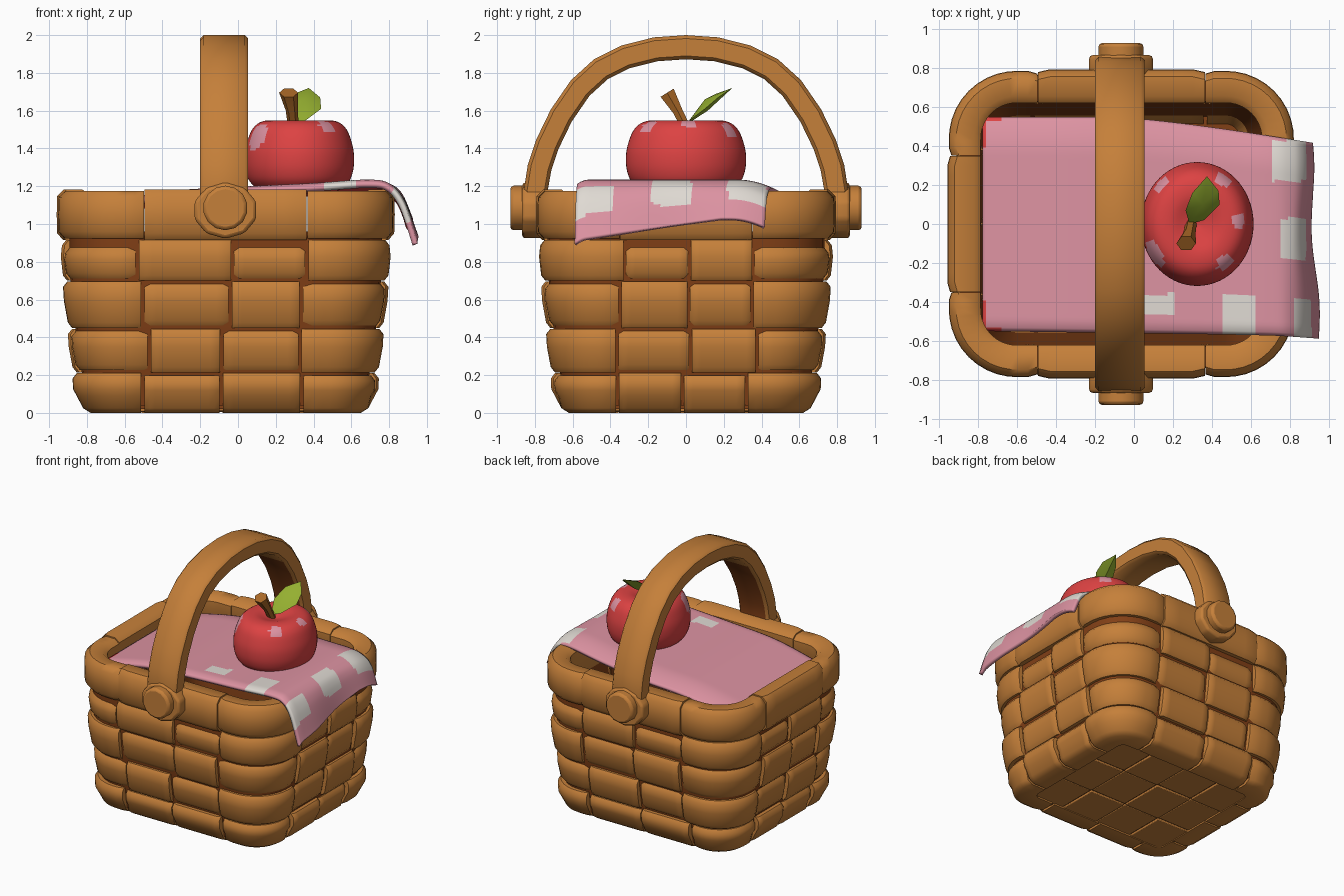
import bpy, bmesh, math, random
from mathutils import Vector, Matrix

if "Cube" in bpy.data.objects:
    bpy.data.objects.remove(bpy.data.objects["Cube"])

random.seed(4)
CX = -0.065  # basket centre line


def mat(name, col):
    m = bpy.data.materials.new(name)
    m.diffuse_color = (*col, 1)
    m.use_nodes = True
    m.node_tree.nodes["Principled BSDF"].inputs["Base Color"].default_value = m.diffuse_color
    return m


WOOD = mat("honey wood", (0.56, 0.215, 0.042))
DARK = mat("dark brown", (0.22, 0.05, 0.008))
PINK = mat("cloth pink", (0.72, 0.29, 0.36))
WHITE = mat("check white", (0.74, 0.70, 0.65))
RED = mat("apple red", (0.72, 0.055, 0.055))
GREEN = mat("leaf green", (0.30, 0.43, 0.03))
STEM = mat("stem brown", (0.40, 0.14, 0.02))


def finish(name, bm, mats, angle=40, bevel=0, recalc=True):
    if recalc:
        bmesh.ops.recalc_face_normals(bm, faces=bm.faces[:])
    me = bpy.data.meshes.new(name)
    bm.to_mesh(me)
    bm.free()
    for m in mats:
        me.materials.append(m)
    ob = bpy.data.objects.new(name, me)
    bpy.context.collection.objects.link(ob)
    bpy.ops.object.select_all(action='DESELECT')
    ob.select_set(True)
    bpy.context.view_layer.objects.active = ob
    bpy.ops.object.shade_smooth_by_angle(angle=math.radians(angle))
    if bevel:
        b = ob.modifiers.new("bevel", 'BEVEL')
        b.width, b.segments = bevel, 2
    return ob


def loft(bm, rings, closed=False):
    """Skin equal-length rings of points; returns faces as (face, ring, side)."""
    vs = [[bm.verts.new(p) for p in r] for r in rings]
    n, out = len(rings[0]), []
    for i in range(len(vs) if closed else len(vs) - 1):
        a, b = vs[i], vs[(i + 1) % len(vs)]
        for j in range(n):
            out.append((bm.faces.new((a[j], a[(j + 1) % n], b[(j + 1) % n], b[j])), i, j))
    if not closed:
        bm.faces.new(vs[0])
        bm.faces.new(vs[-1])
    return out


def around(t, hx, hy, r, d, z):
    """Point on a rounded rectangle; t runs 0..4 from the middle of the front."""
    k, f = int(math.floor(t)) % 4, t - math.floor(t)
    a, b = (hx, hy) if k % 2 == 0 else (hy, hx)
    if f < 0.35:
        p = ((a - r) * f / 0.35, -(b + d))
    elif f > 0.65:
        p = (a + d, -(b - r) * (1 - f) / 0.35)
    else:
        w = (f - 0.35) / 0.3 * math.pi / 2
        p = (a - r + (r + d) * math.sin(w), -(b - r) - (r + d) * math.cos(w))
    for _ in range(k):
        p = (-p[1], p[0])
    return (p[0] + CX, p[1], z)


def strip(bm, t0, t1, shape, section, closed=False, n=14):
    rings = []
    for i in range(n if closed else n + 1):
        t = t0 + (t1 - t0) * i / n
        tuck = 0.014 if (not closed and i in (0, n)) else 0
        rings.append([around(t, *shape, d - (tuck if d > -0.1 else 0), z) for d, z in section])
    loft(bm, rings, closed)


def box(bm, lo, hi):
    c = [(l + h) / 2 for l, h in zip(lo, hi)]
    s = [h - l for l, h in zip(lo, hi)]
    bmesh.ops.create_cube(bm, size=1, matrix=Matrix.Translation(c) @ Matrix.Diagonal((*s, 1)))


BODY = (0.785, 0.69, 0.25)


def lean(z):
    return 0.078 * min(1, z / 0.75)


# dark inner shell and floor
bm = bmesh.new()
strip(bm, 0, 4, BODY, [(-0.05, 0.04), (lean(0.4) - 0.036, 0.4), (lean(0.9) - 0.036, 0.75),
                       (lean(0.9) - 0.036, 0.96), (-0.06, 0.96), (-0.14, 0.04)], True, 80)
box(bm, (CX - 0.66, -0.57, 0.02), (CX + 0.66, 0.57, 0.08))
finish("inner_shell", bm, [DARK])

# woven planks: four rows, alternately raised and sunk
bm = bmesh.new()
for row, (z0, z1) in enumerate([(0.0, 0.21), (0.215, 0.445), (0.45, 0.695), (0.70, 0.915)]):
    cuts = [k + f + random.uniform(-0.025, 0.025) for k in range(4) for f in (0, 0.28, 0.72)]
    cuts.append(cuts[0] + 4)
    for i in range(12):
        up = (i + row) % 2 == 0
        o = 0.004 if up else -0.014
        a, b = z0 + (0 if up or row == 0 else 0.012), z1 - (0 if up else (0.04 if row == 3 else 0.012))
        e = 0.003 if up else 0.009
        back = -0.2 if row == 0 else -0.06
        low = [(back, a), (-0.07, a), (-0.03, a + 0.025), (o, a + 0.09)] if row == 0 else \
              [(back, a), (lean(a) + o - 0.022, a), (lean(a) + o, a + 0.028)]
        mid = (a + b) / 2 + 0.02
        sec = low + [(lean(mid) + o + 0.006, mid), (lean(b) + o, b - 0.028),
                     (lean(b) + o - 0.022, b), (back, b)]
        if row == 0:
            sec[-1] = (-0.2, 0.05)
            sec.insert(-1, (-0.07, b))
        strip(bm, cuts[i] + e, cuts[i + 1] - e, BODY, sec)
finish("woven_planks", bm, [WOOD], 45)

# woven underside
bm = bmesh.new()
for i in range(4):
    for j in range(3):
        x, y, z = CX - 0.62 + 0.31 * i, -0.54 + 0.36 * j, 0.006 + 0.006 * ((i + j) % 2)
        box(bm, (x + 0.004, y + 0.004, z), (x + 0.306, y + 0.356, 0.05))
finish("underside_planks", bm, [WOOD], 40, 0.006)

# top rim in side and corner pieces
bm = bmesh.new()
for k in range(4):
    for t0, t1, o in ((k - 0.28, k + 0.28, 0.004), (k + 0.28, k + 0.72, -0.004)):
        z0, z1 = 0.92 - o, 1.178 + o
        sec = [(-0.14, z0), (o - 0.03, z0), (o, z0 + 0.035), (o + 0.003, 1.05), (o, z1 - 0.035),
               (o - 0.035, z1), (-0.13, z1), (-0.165, z1 - 0.03), (-0.165, z0 + 0.03)]
        strip(bm, t0 + 0.001, t1 - 0.001, (0.888, 0.788, 0.35), sec)
finish("top_rim", bm, [WOOD], 45)

# arched handle, dark on the inside of its legs
half = [(0.765, 1.0), (0.795, 1.18), (0.775, 1.3), (0.735, 1.42), (0.66, 1.575), (0.56, 1.72),
        (0.45, 1.82), (0.32, 1.885), (0.16, 1.925)]
path = [(-y, z) for y, z in half] + [(0, 1.936)] + half[::-1]
bm, rings = bmesh.new(), []
for i, (y, z) in enumerate(path):
    a, b = path[max(i - 1, 0)], path[min(i + 1, len(path) - 1)]
    t = Vector((b[0] - a[0], b[1] - a[1])).normalized()
    w, h, c = 0.127, 0.064, 0.018
    prof = [(-w + c, -h), (w - c, -h), (w, -h + c), (w, h - c), (w - c, h), (-w + c, h), (-w, h - c), (-w, -h + c)]
    rings.append([(CX - 0.008 + x, y - t.y * n, z + t.x * n) for x, n in prof])
for f, i, j in loft(bm, rings):
    if j == 0 and f.calc_center_median().z < 1.7:
        f.material_index = 1
finish("handle", bm, [WOOD, DARK], 45)

# handle mounts and round pegs on both sides
for s, side in ((-1, "front"), (1, "back")):
    for part, r, sz, y0, y1, zc, n in (("mount", 0.172, 0.87, 0.75, 0.868, 1.072, 10),
                                       ("peg", 0.118, 1, 0.8, 0.93, 1.085, 14)):
        bm = bmesh.new()
        m = Matrix.Translation((CX - 0.002, s * (y0 + y1) / 2, zc)) @ Matrix.Diagonal((1, 1, sz, 1)) \
            @ Matrix.Rotation(math.pi / 2, 4, 'X')
        bmesh.ops.create_cone(bm, cap_ends=True, segments=n, radius1=r, radius2=r, depth=y1 - y0, matrix=m)
        finish(f"{side}_handle_{part}", bm, [WOOD], 40, 0.018)

# checked cloth draped over the right rim
front = [(-0.78, 1.09), (-0.4, 1.17), (0, 1.197), (0.4, 1.217), (0.68, 1.235), (0.80, 1.215), (0.88, 1.12), (0.95, 0.915)]
rear = front[:5] + [(0.80, 1.215), (0.865, 1.16), (0.915, 1.03)]
checks = [(0.71, 0.885, 0.22, 0.43), (0.75, 0.885, -0.18, 0.03), (0.45, 0.63, -0.61, -0.37),
          (0.825, 0.912, -0.58, -0.39), (0.05, 0.2, -0.47, -0.36)]


def spline(pts, u):
    f = u * (len(pts) - 1)
    i = min(int(f), len(pts) - 2)
    f -= i
    p = [Vector(pts[max(0, min(len(pts) - 1, i + k))]) for k in (-1, 0, 1, 2)]
    return 0.5 * (2 * p[1] + (p[2] - p[0]) * f + (2 * p[0] - 5 * p[1] + 4 * p[2] - p[3]) * f * f
                  + (3 * p[1] - p[0] - 3 * p[2] + p[3]) * f ** 3)


bm, grid, NU, NV = bmesh.new(), [], 84, 56
for i in range(NU + 1):
    u, col = i / NU, []
    for j in range(NV + 1):
        v = j / NV
        p = spline(front, u).lerp(spline(rear, u), min(1, v * 1.3))
        y0 = -0.55 - 0.04 * u
        y1 = 0.55 - 0.13 * max(0, (p.x + 0.1) / 1.0) ** 1.3
        sag = 0.045 * max(0, (v - 0.82) / 0.18) ** 2 + 0.02 * max(0, (0.06 - v) / 0.06) ** 2
        wave = 0.012 * math.sin(v * 9) * max(0, u - 0.75) * 4
        col.append(bm.verts.new((p.x + wave, y0 + (y1 - y0) * v, p.y - sag)))
    grid.append(col)
for i in range(NU):
    for j in range(NV):
        f = bm.faces.new((grid[i][j], grid[i + 1][j], grid[i + 1][j + 1], grid[i][j + 1]))
        c = f.calc_center_median()
        if any(a < c.x < b and d < c.y < e for a, b, d, e in checks):
            f.material_index = 1
        elif c.x < -0.69 and (abs(c.y) > 0.525 or (c.x < -0.765 and abs(c.y) > 0.4)):
            f.material_index = 2
cloth = finish("checked_cloth", bm, [PINK, WHITE, RED, RED], 50, recalc=False)
sol = cloth.modifiers.new("thickness", 'SOLIDIFY')
sol.thickness, sol.offset, sol.material_offset = 0.028, -1, 2

# apple with pale spots
prof = [(0.0, 1.16), (0.2, 1.17), (0.28, 1.215), (0.312, 1.28), (0.318, 1.36), (0.305, 1.43), (0.275, 1.50),
        (0.225, 1.54), (0.15, 1.548), (0.07, 1.525), (0.0, 1.505)]
spots = [(0.07, -0.17, 1.48, 0.09), (0.10, 0.24, 1.49, 0.08), (0.53, 0.02, 1.52, 0.042),
         (0.47, -0.2, 1.52, 0.048), (0.46, 0.23, 1.5, 0.05)]
bm = bmesh.new()
N, M = 60, 50
rings = []
for i in range(1, M):
    p = spline(prof, i / M)
    rings.append([(0.325 + p.x * 0.91 * math.cos(a), p.x * math.sin(a), p.y)
                  for a in (2 * math.pi * j / N for j in range(N))])
for f, i, j in loft(bm, rings):
    c = f.calc_center_median()
    if any((c - Vector(s[:3])).length < s[3] for s in spots):
        f.material_index = 1
finish("apple", bm, [RED, PINK], 60)

# apple stem
bm = bmesh.new()
loft(bm, [[(x + r * math.cos(a), y + r * 0.8 * math.sin(a), z + 0.5 * r * math.sin(a))
           for a in (math.pi / 3 * k for k in range(6))]
          for x, y, z, r in ((0.295, 0.01, 1.49, 0.028), (0.285, -0.045, 1.6, 0.032), (0.268, -0.1, 1.695, 0.05))])
finish("apple_stem", bm, [STEM], 30)

# leaf: folded blade
bm = bmesh.new()
rim = [(0.285, 0.0, 1.525), (0.36, 0.02, 1.55), (0.44, 0.10, 1.61), (0.435, 0.17, 1.67),
       (0.375, 0.245, 1.72), (0.30, 0.16, 1.69), (0.265, 0.07, 1.62)]
top = bm.verts.new((0.355, 0.10, 1.66))
low = bm.verts.new((0.365, 0.115, 1.60))
vs = [bm.verts.new(p) for p in rim]
for a, b in zip(vs, vs[1:] + vs[:1]):
    bm.faces.new((a, b, top))
    bm.faces.new((b, a, low))
finish("apple_leaf", bm, [GREEN], 25)
